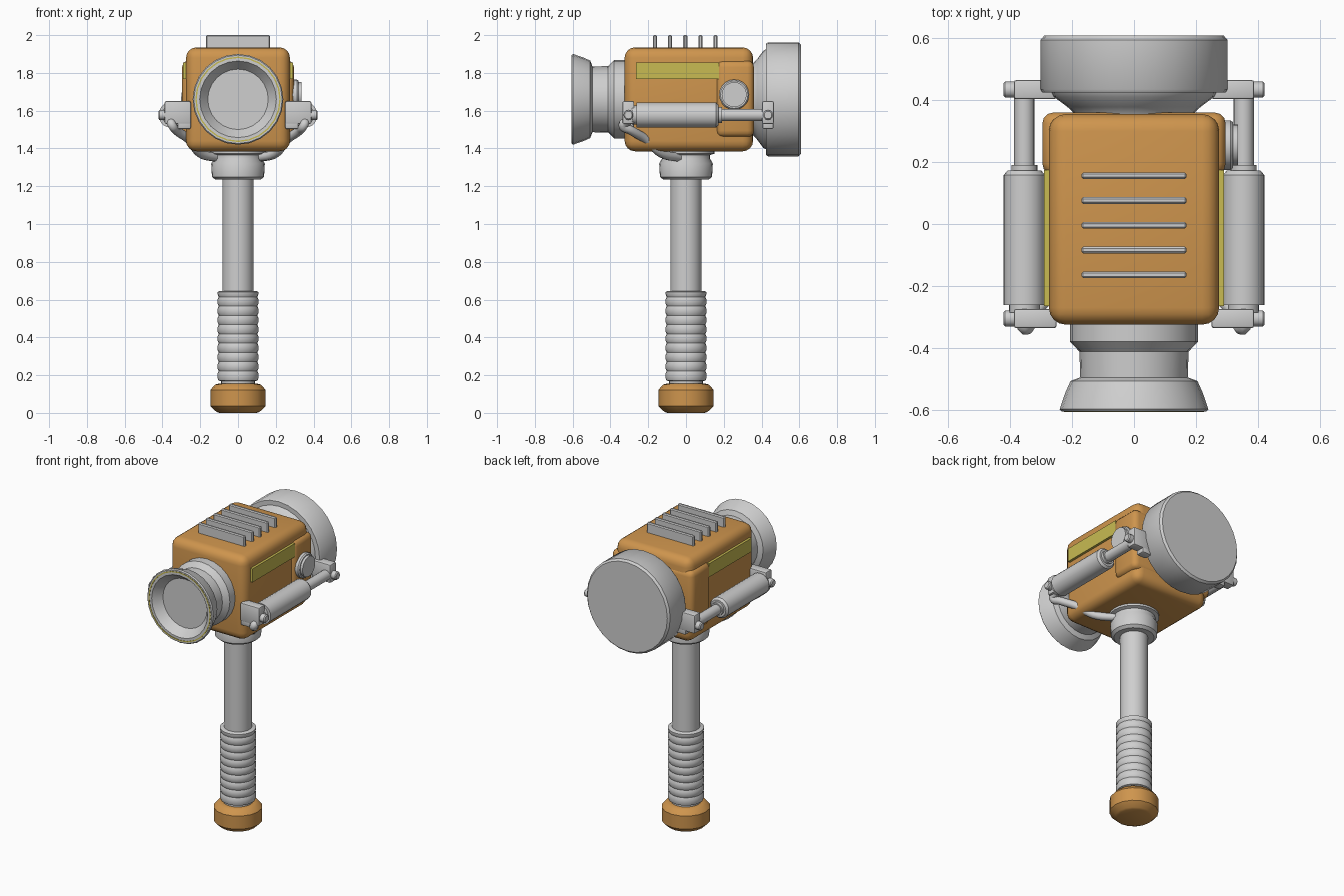
import bpy, bmesh, math
from mathutils import Matrix, Vector

if "Cube" in bpy.data.objects:
    bpy.data.objects.remove(bpy.data.objects["Cube"])


def material(name, rgb):
    m = bpy.data.materials.new(name)
    m.diffuse_color = (*rgb, 1)
    m.use_nodes = True
    m.node_tree.nodes["Principled BSDF"].inputs["Base Color"].default_value = m.diffuse_color
    return m


GREY = material("light_grey", (0.62, 0.62, 0.62))
ORANGE = material("orange", (0.62, 0.30, 0.075))
YELLOW = material("yellow", (0.58, 0.50, 0.085))


def finish(bm, name, mat, angle=35):
    bmesh.ops.recalc_face_normals(bm, faces=bm.faces)
    me = bpy.data.meshes.new(name)
    bm.to_mesh(me)
    bm.free()
    ob = bpy.data.objects.new(name, me)
    bpy.context.collection.objects.link(ob)
    me.materials.append(mat)
    bpy.ops.object.select_all(action='DESELECT')
    ob.select_set(True)
    bpy.context.view_layer.objects.active = ob
    bpy.ops.object.shade_smooth_by_angle(angle=math.radians(angle))
    return ob


def box(name, lo, hi, mat, bevel=0.0, segments=1):
    lo, hi = Vector(lo), Vector(hi)
    bm = bmesh.new()
    bmesh.ops.create_cube(bm, size=1)
    for v in bm.verts:
        v.co = Vector([c * s for c, s in zip(v.co, hi - lo)]) + (lo + hi) / 2
    if bevel:
        bmesh.ops.bevel(bm, geom=bm.edges[:], offset=bevel, segments=segments,
                        profile=0.5, affect='EDGES')
    return finish(bm, name, mat)


def lathe(name, profile, mat, axis='Z', at=(0, 0, 0), sides=24, closed=False):
    """Revolve (radius, height) points around an axis; ends are capped."""
    bm = bmesh.new()
    rings = [[bm.verts.new((r * math.cos(2 * math.pi * i / sides),
                            r * math.sin(2 * math.pi * i / sides), h))
              for i in range(sides)] for r, h in profile]
    pairs = list(zip(rings, rings[1:]))
    if closed:
        pairs.append((rings[-1], rings[0]))
    else:
        bm.faces.new(rings[0])
        bm.faces.new(rings[-1])
    for a, b in pairs:
        for i in range(sides):
            j = (i + 1) % sides
            bm.faces.new((a[i], a[j], b[j], b[i]))
    turn = {'Z': Matrix(), 'Y': Matrix.Rotation(-math.pi / 2, 4, 'X'),
            'X': Matrix.Rotation(math.pi / 2, 4, 'Y'),
            '-X': Matrix.Rotation(-math.pi / 2, 4, 'Y')}[axis]
    bm.transform(Matrix.Translation(at) @ turn)
    return finish(bm, name, mat)


# Housing with raised rear band and side stripes
box("housing", (-0.275, -0.325, 1.385), (0.275, 0.355, 1.935), ORANGE, 0.055, 4)
box("rear_band", (-0.296, 0.16, 1.46), (0.296, 0.36, 1.865), ORANGE, 0.035, 3)
for side, s in (("left", -1), ("right", 1)):
    x = sorted((s * 0.26, s * 0.291))
    box(side + "_stripe", (x[0], -0.265, 1.767), (x[1], 0.175, 1.855), YELLOW)

# Cooling fins on top
for i in range(5):
    y = -0.164 + 0.08 * i
    box(f"fin_{i + 1}", (-0.17, y - 0.011, 1.92), (0.17, y + 0.011, 2.0), GREY, 0.006)

# Front nozzle with recessed face
Z = 1.66
lathe("front_nozzle", [(0.207, -0.30), (0.207, -0.38), (0.176, -0.412),
                       (0.174, -0.495), (0.205, -0.507), (0.222, -0.545),
                       (0.24, -0.598), (0.234, -0.605), (0.203, -0.605),
                       (0.16, -0.55)], GREY, 'Y', (0, 0, Z))
lathe("nozzle_ring", [(0.219, -0.60), (0.226, -0.60), (0.226, -0.607),
                      (0.219, -0.607)], YELLOW, 'Y', (0, 0, Z), closed=True)

# Rear drum with flared throat
lathe("rear_drum", [(0.18, 0.32), (0.19, 0.355), (0.215, 0.378), (0.258, 0.41),
                    (0.265, 0.424), (0.295, 0.424), (0.302, 0.435),
                    (0.302, 0.595), (0.29, 0.608)], GREY, 'Y', (0, 0, Z), 28)

# Dial on the right side
lathe("dial", [(0.08, 0.28), (0.08, 0.312), (0.073, 0.32), (0.066, 0.32),
               (0.066, 0.336)], GREY, 'X', (0, 0.255, 1.685), 20)

# Handle: collar, shaft, ribbed grip, end cap
lathe("collar", [(0.12, 1.235), (0.138, 1.25), (0.142, 1.32), (0.128, 1.345),
                 (0.128, 1.365), (0.15, 1.372), (0.15, 1.40)], GREY)
lathe("shaft", [(0.083, 0.12), (0.083, 1.25)], GREY)
grip = [(0.09, 0.155), (0.09, 0.168), (0.104, 0.172)]
for i in range(9):
    z = 0.185 + i * 0.049
    grip += [(0.108, z), (0.108, z + 0.024), (0.102, z + 0.037)]
grip += [(0.108, 0.628), (0.108, 0.64), (0.1, 0.645)]
lathe("grip", grip, GREY)
lathe("end_cap", [(0.1, 0.0), (0.115, 0.006), (0.146, 0.036), (0.146, 0.122),
                  (0.122, 0.15), (0.1, 0.156)], ORANGE, sides=16)

# Pistons, brackets, bolts and hoses on both sides
PX, PZ = 0.354, 1.577
for side, s in (("left", -1), ("right", 1)):
    lathe(side + "_piston", [(0.05, -0.285), (0.05, -0.262), (0.067, -0.262),
                             (0.067, 0.158), (0.055, 0.172), (0.042, 0.172),
                             (0.042, 0.19)], GREY, 'Y', (s * PX, 0, PZ), 20)
    lathe(side + "_rod", [(0.033, 0.15), (0.033, 0.43)], GREY, 'Y',
          (s * PX, 0, PZ), 16)
    for end, y in (("front", -0.305), ("rear", 0.434)):
        x = sorted((s * 0.25, s * 0.388))
        box(f"{side}_{end}_bracket", (x[0], y - 0.031, 1.53),
            (x[1], y + 0.031, 1.65), GREY, 0.008, 2)
        x = sorted((s * 0.25, s * 0.32))
        box(f"{side}_{end}_bracket_foot", (x[0], y - 0.029, 1.503),
            (x[1], y + 0.029, 1.56), GREY, 0.008, 2)
        lathe(f"{side}_{end}_bolt", [(0.026, 0.37), (0.026, 0.416), (0.02, 0.422)],
              GREY, 'X' if s > 0 else '-X', (0, y, PZ), 12)
    # Hose from the bracket, through the housing corner, to the collar
    cu = bpy.data.curves.new(side + "_hose", 'CURVE')
    cu.dimensions = '3D'
    cu.bevel_depth, cu.bevel_resolution, cu.resolution_u = 0.024, 2, 5
    cu.use_fill_caps = True
    path = [(0.355, -0.305, 1.545), (0.35, -0.335, 1.525), (0.325, -0.29, 1.495),
            (0.262, -0.215, 1.45), (0.2, -0.13, 1.375), (0.1, -0.03, 1.35)]
    sp = cu.splines.new('BEZIER')
    sp.bezier_points.add(len(path) - 1)
    for p, (px, py, pz) in zip(sp.bezier_points, path):
        p.co = (s * px, py, pz)
        p.handle_left_type = p.handle_right_type = 'AUTO'
    cu.materials.append(GREY)
    bpy.context.collection.objects.link(bpy.data.objects.new(side + "_hose", cu))
